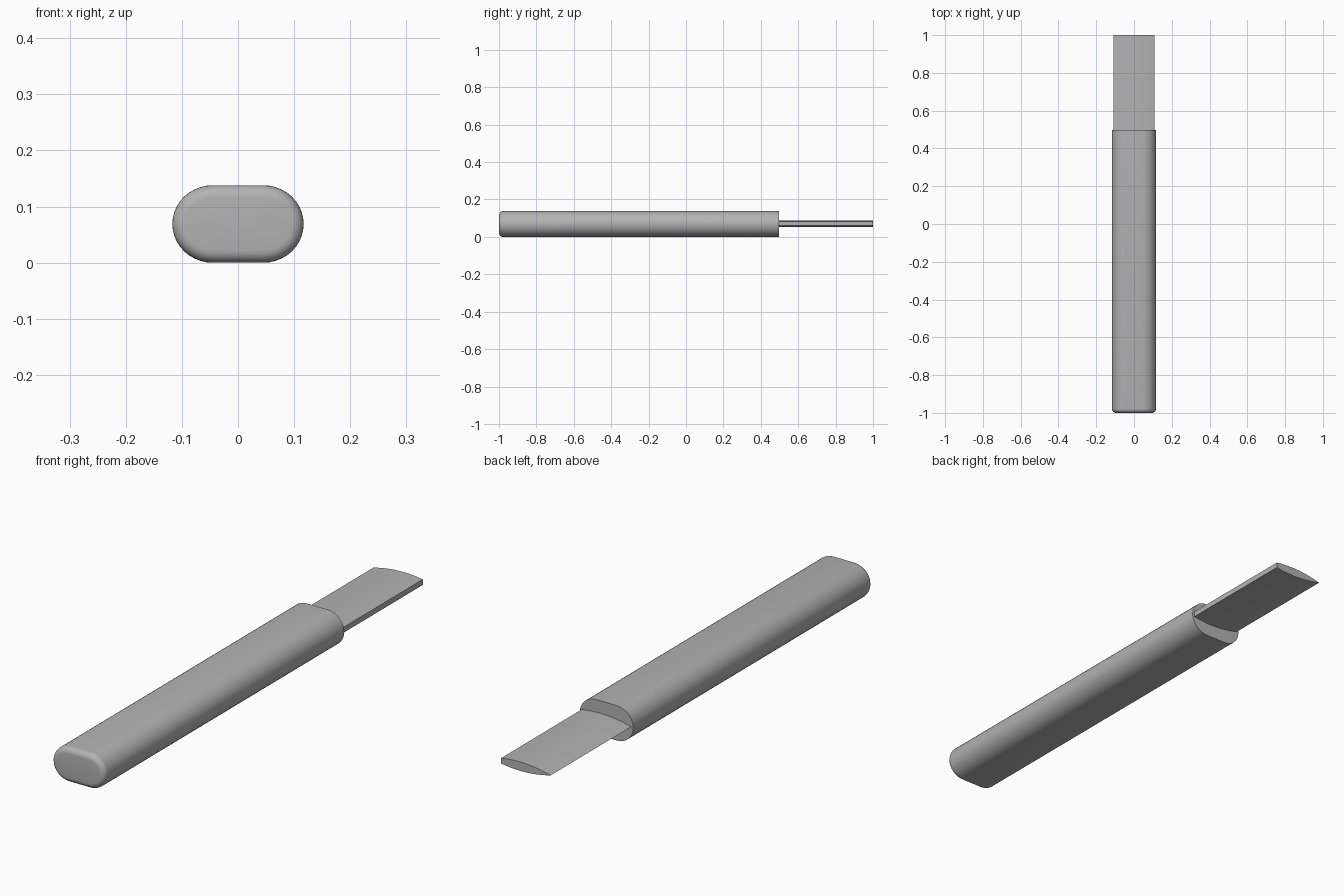
import bpy
import bmesh
from math import cos, sin, pi, radians

cube = bpy.data.objects.get("Cube")
if cube:
    bpy.data.objects.remove(cube, do_unlink=True)

MID_Z = 0.069
HANDLE_END = 0.497

grey = bpy.data.materials.new("plain grey")
grey.use_nodes = True
colour = (0.45, 0.45, 0.45, 1)
grey.diffuse_color = colour
grey.node_tree.nodes["Principled BSDF"].inputs["Base Color"].default_value = colour


def extrude_profile(name, profile, y0, y1, front_round=0.0):
    """Sweep a closed (x, z) outline along y, optionally rounding the front rim."""
    bm = bmesh.new()
    front = bm.faces.new([bm.verts.new((x, y0, z)) for x, z in profile])
    rim = list(front.edges)
    swept = bmesh.ops.extrude_face_region(bm, geom=[front], use_keep_orig=True)
    moved = [v for v in swept["geom"] if isinstance(v, bmesh.types.BMVert)]
    bmesh.ops.translate(bm, verts=moved, vec=(0, y1 - y0, 0))
    if front_round:
        bmesh.ops.bevel(bm, geom=rim, offset=front_round, offset_type='OFFSET',
                        segments=6, profile=0.5, affect='EDGES', clamp_overlap=True)
    bmesh.ops.recalc_face_normals(bm, faces=bm.faces)
    mesh = bpy.data.meshes.new(name)
    bm.to_mesh(mesh)
    bm.free()
    mesh.materials.append(grey)
    obj = bpy.data.objects.new(name, mesh)
    bpy.context.collection.objects.link(obj)
    bpy.ops.object.select_all(action='DESELECT')
    obj.select_set(True)
    bpy.context.view_layer.objects.active = obj
    bpy.ops.object.shade_smooth_by_angle(angle=radians(30))
    return obj


# Handle: flat top and bottom with elliptical sides and a rounded butt
STEPS = 20
handle_outline = []
for side, start in ((1, -pi / 2), (-1, pi / 2)):
    for i in range(STEPS + 1):
        a = start + pi * i / STEPS
        handle_outline.append((side * 0.045 + 0.072 * cos(a), MID_Z + MID_Z * sin(a)))
extrude_profile("handle", handle_outline, -1.0, HANDLE_END, front_round=0.022)


# Blade: bulging faces running from a blunt spine to a sharp edge
def half_thickness(t):
    """Half thickness from the sharp edge (t = 0) to the spine (t = 1)."""
    return 0.011 * t + 0.046 * t * (1 - t)


BLADE_STEPS = 14
ts = [i / BLADE_STEPS for i in range(BLADE_STEPS + 1)]
lower = [(-0.108 + 0.216 * t, MID_Z + 0.002 - half_thickness(t)) for t in ts]
upper = [(-0.108 + 0.216 * t, MID_Z + 0.002 + half_thickness(t)) for t in reversed(ts[1:])]
extrude_profile("blade", lower + upper, HANDLE_END - 0.05, 1.0)
